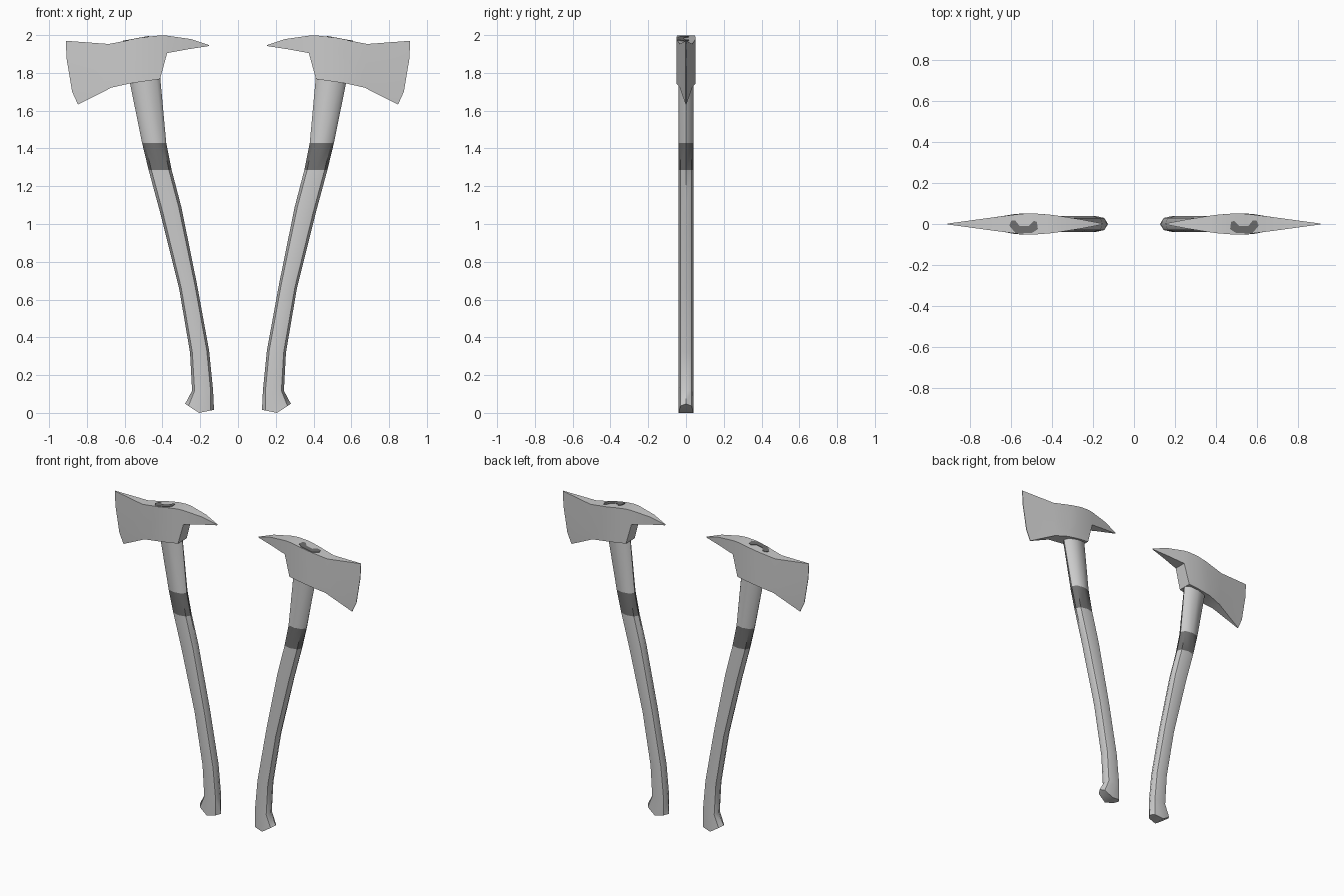
import bpy, bmesh, math
from mathutils import Vector

if "Cube" in bpy.data.objects:
    bpy.data.objects.remove(bpy.data.objects["Cube"])


def material(name, v):
    m = bpy.data.materials.new(name)
    m.diffuse_color = (v, v, v, 1)
    m.use_nodes = True
    m.node_tree.nodes["Principled BSDF"].inputs["Base Color"].default_value = m.diffuse_color
    return m


LIGHT = material("light_grey", 0.6)
DARK = material("dark_grey", 0.16)


def finish(name, bm, mats, angle):
    """Make an object, smooth it and mirror it to the second axe."""
    bmesh.ops.recalc_face_normals(bm, faces=bm.faces[:])
    me = bpy.data.meshes.new(name)
    bm.to_mesh(me)
    bm.free()
    ob = bpy.data.objects.new(name, me)
    bpy.context.collection.objects.link(ob)
    for m in mats:
        me.materials.append(m)
    bpy.ops.object.select_all(action='DESELECT')
    ob.select_set(True)
    bpy.context.view_layer.objects.active = ob
    bpy.ops.object.shade_smooth_by_angle(angle=math.radians(angle))
    mod = ob.modifiers.new("second_axe", 'MIRROR')
    mod.use_mirror_merge = False
    return ob


def loft(bm, rings):
    """Join rings of points with quads and return the vertex rings."""
    vr = [[bm.verts.new(p) for p in r] for r in rings]
    n = len(vr[0])
    for a, b in zip(vr, vr[1:]):
        for i in range(n):
            j = (i + 1) % n
            bm.faces.new((a[i], a[j], b[j], b[i]))
    return vr


# Handle: eight-sided curved shaft, left and right edge points from foot to head
pairs = [((.127, .016), (.28, .048)),
         ((.132, .12), (.243, .117)),
         ((.153, .33), (.254, .32)),
         ((.217, .68), (.312, .66)),
         ((.300, 1.09), (.412, 1.06)),
         ((.351, 1.285), (.473, 1.285)),
         ((.380, 1.43), (.508, 1.43)),
         ((.415, 1.81), (.585, 1.81))]
D = 0.76
section = [(1, 0), (D, D), (0, 1), (-D, D), (-1, 0), (-D, -D), (0, -1), (D, -D)]
rings = []
for k, (l, r) in enumerate(pairs):
    l, r = Vector(l), Vector(r)
    mid = (l + r) / 2
    if k == 0:
        mid = Vector((.206, 0))          # keeled end of the foot
    ring = []
    for c, s in section:
        p = mid + ((r - mid) if c > 0 else (l - mid)) * abs(c)
        ring.append((p.x, s * 0.039, p.y))
    rings.append(ring)
bm = bmesh.new()
vr = loft(bm, rings)
foot = vr[0]
bm.faces.new((foot[6], foot[7], foot[0], foot[1], foot[2]))
bm.faces.new((foot[2], foot[3], foot[4], foot[5], foot[6]))
bm.faces.new(vr[-1])
# Dark grip band
for f in bm.faces:
    zs = [v.co.z for v in f.verts]
    if min(zs) > 1.28 and max(zs) < 1.44:
        f.material_index = 1
finish("handle", bm, [LIGHT, DARK], 50)

# Head: stations from spike to blade edge: top point, bottom point, half thickness
stations = [((.153, 1.947), (.155, 1.942), .002),
            ((.25, 1.979), (.265, 1.925), .021),
            ((.375, 1.997), (.375, 1.905), .041),
            ((.415, 1.998), (.413, 1.767), .046),
            ((.48, 1.991), (.485, 1.757), .051),
            ((.55, 1.978), (.577, 1.743), .050),
            ((.685, 1.953), (.67, 1.722), .033),
            ((.912, 1.970), (.847, 1.632), .002)]
levels = [0, .3, .8, 1]
bulge = [0, .014, .018, 0]               # curve of the cutting edge
rings = []
for k, (t, b, h) in enumerate(stations):
    t, b = Vector(t), Vector(b)
    side = []
    for u, g in zip(levels, bulge):
        p = t.lerp(b, u)
        side.append((p.x + (g if k == len(stations) - 1 else 0), p.y))
    rings.append([(x, -h, z) for x, z in side] + [(x, h, z) for x, z in reversed(side)])
bm = bmesh.new()
vr = loft(bm, rings)
bm.faces.new(vr[0])
bm.faces.new(vr[-1])
finish("axe_head", bm, [LIGHT], 30)

# Dark crescent mark on top of the head, as a thin plate along the slope
outline = [(.47, -.025), (.475, .01), (.49, .016), (.515, -.01), (.56, -.01),
           (.58, .016), (.6, .016), (.61, -.008), (.58, -.044), (.50, -.044)]
ends = [(.48, 1.991), (.55, 1.978), (.685, 1.953)]


def top_z(x):
    (x0, z0), (x1, z1) = (ends[0], ends[1]) if x < .55 else (ends[1], ends[2])
    return z0 + (z1 - z0) * (x - x0) / (x1 - x0)


bm = bmesh.new()
vr = loft(bm, [[(x, y, top_z(x) + dz) for x, y in outline] for dz in (-.002, .003)])
for r in vr:
    bm.faces.new(r)
bmesh.ops.triangulate(bm, faces=[f for f in bm.faces if len(f.verts) > 4])
finish("top_mark", bm, [DARK], 30)
